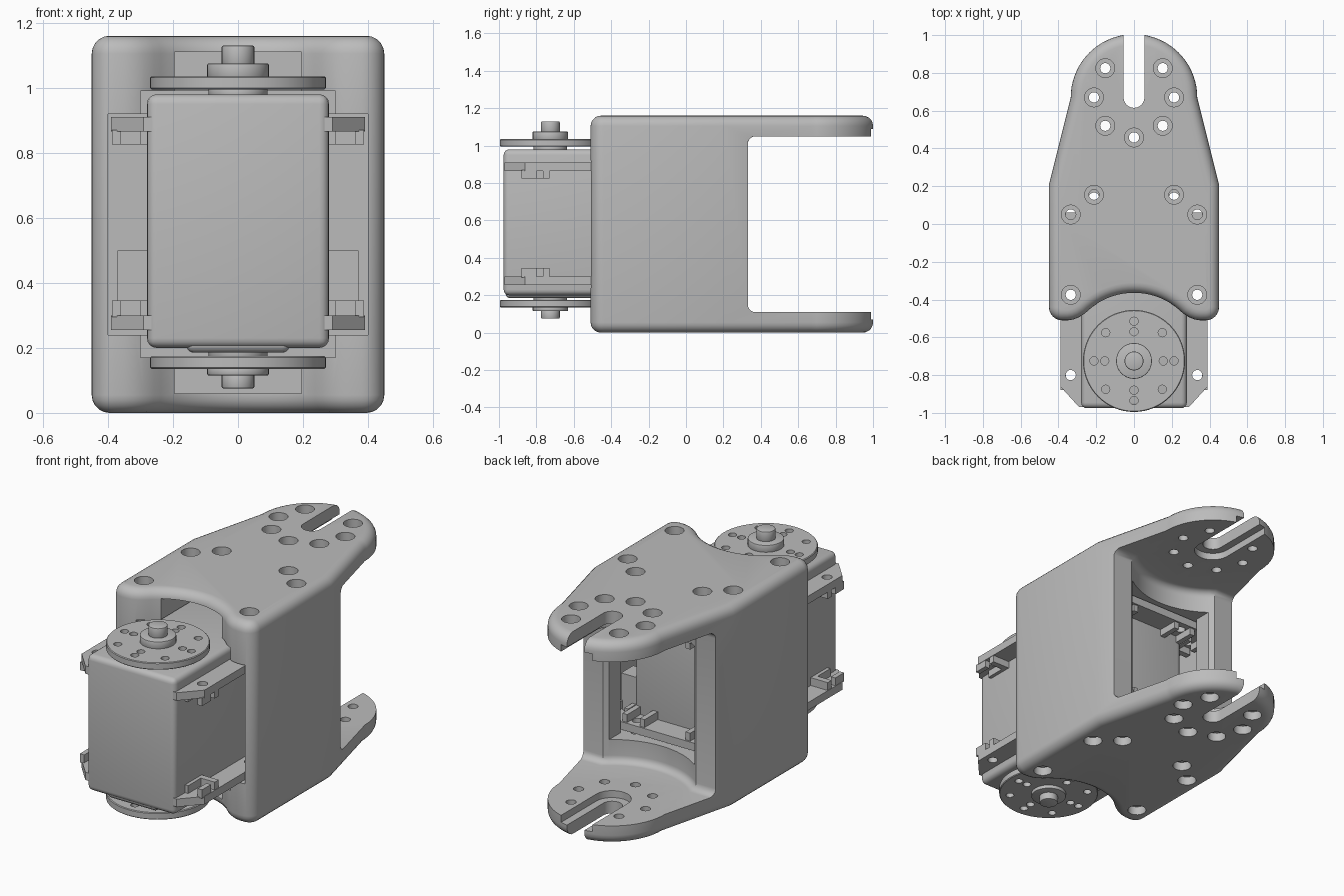
import bpy, bmesh, math
from mathutils import Vector

old = bpy.data.objects.get("Cube")
if old:
    bpy.data.objects.remove(old, do_unlink=True)

GREY = (0.5, 0.5, 0.5, 1)
mat = bpy.data.materials.new("plain grey")
mat.use_nodes = True
mat.diffuse_color = GREY
mat.node_tree.nodes["Principled BSDF"].inputs["Base Color"].default_value = GREY


def arc(cx, cy, r, a0, a1, n):
    angles = [math.radians(a0 + (a1 - a0) * i / n) for i in range(n + 1)]
    return [(cx + r * math.cos(a), cy + r * math.sin(a)) for a in angles]


def mirrored(half):
    """Close a right-hand outline with its mirror image."""
    return half + [(-x, y) for x, y in reversed(half) if abs(x) > 1e-4]


def circle(cx, cy, r, n=32):
    return arc(cx, cy, r, 0, 360 - 360 / n, n - 1)


def rect(x0, x1, y0, y1):
    return [(x0, y0), (x1, y0), (x1, y1), (x0, y1)]


def prisms(name, parts, bevel=0, caps_only=True, segments=5):
    """One object made of upright prisms, each (outline, bottom, top)."""
    bm = bmesh.new()
    for outline, z0, z1 in parts:
        base = bm.faces.new([bm.verts.new((x, y, z0)) for x, y in outline])
        ext = bmesh.ops.extrude_face_region(bm, geom=[base])["geom"]
        bmesh.ops.translate(bm, vec=(0, 0, z1 - z0),
                            verts=[g for g in ext if isinstance(g, bmesh.types.BMVert)])
    bmesh.ops.recalc_face_normals(bm, faces=bm.faces)
    if bevel:
        edges = [e for e in bm.edges if not caps_only
                 or abs(e.verts[0].co.z - e.verts[1].co.z) < 1e-5]
        bmesh.ops.bevel(bm, geom=edges, offset=bevel, segments=segments,
                        profile=0.5, affect='EDGES', clamp_overlap=True)
    mesh = bpy.data.meshes.new(name)
    bm.to_mesh(mesh)
    bm.free()
    mesh.materials.append(mat)
    ob = bpy.data.objects.new(name, mesh)
    bpy.context.collection.objects.link(ob)
    return ob


def activate(ob):
    bpy.ops.object.select_all(action='DESELECT')
    ob.select_set(True)
    bpy.context.view_layer.objects.active = ob


def cut(ob, cutter):
    activate(ob)
    mod = ob.modifiers.new("cut", 'BOOLEAN')
    mod.operation, mod.solver, mod.object = 'DIFFERENCE', 'EXACT', cutter
    bpy.ops.object.modifier_apply(modifier=mod.name)
    bpy.data.objects.remove(cutter, do_unlink=True)


TOP = 1.16
JOINT = 0.67      # rear pivot centre
HORN = -0.725     # front pivot centre

# Bracket: rounded outline with a concave front and a round rear tip
half = arc(0, -0.73, 0.365, 90, 45, 10)
half += [(0.29, -0.493), (0.32, -0.505), (0.35, -0.51)]
half += arc(0.38, -0.44, 0.07, -90, 0, 8)
half += [(0.45, 0.21)] + arc(0, JOINT, 0.335, 0, 90, 18)
bracket = prisms("bracket", [(mirrored(half), 0, TOP)], bevel=0.055)

# Gap between the rear fork arms, with a round inner wall
gap = mirrored(arc(0, JOINT, 0.45, -90, -49, 12) + [(0.6, 0.33), (0.6, 1.2)])
cut(bracket, prisms("fork_gap", [(gap, 0.11, 1.05)], bevel=0.04))

# Stepped pocket for the motor, and the rear window
for w, y0, y1, z0, z1 in [(0.4, -0.7, 0.21, 0.24, 0.92),
                          (0.3, -0.7, 0.1, 0.17, 0.99),
                          (0.195, -0.7, -0.05, 0.06, 1.11),
                          (0.27, 0.1, 0.5, 0.24, 0.92)]:
    cut(bracket, prisms("pocket", [(rect(-w, w, y0, y1), z0, z1)]))

# Slot in both fork tips, with a wider recess on the inside
def slot(w):
    return mirrored(arc(0, JOINT, w, -90, 0, 10) + [(w, 1.2)])

cut(bracket, prisms("slot", [(slot(0.055), -0.1, 1.3)]))
cut(bracket, prisms("slot_recess", [(slot(0.1), 0.07, 1.09)]))

# Counterbored screw holes
spots = [(0, JOINT - 0.212)]
for s in (-1, 1):
    spots += [(s * x, y) for x, y in [(0.152, 0.825), (0.212, JOINT), (0.152, 0.52),
                                      (0.212, 0.155), (0.335, 0.05), (0.335, -0.375)]]
cut(bracket, prisms("holes", [(circle(x, y, 0.027, 20), -0.1, 1.3) for x, y in spots]))
cut(bracket, prisms("counterbores",
                    [(circle(x, y, 0.05, 24), z0, z1) for x, y in spots
                     for z0, z1 in ((-0.1, 0.05), (TOP - 0.05, 1.3))]))

# Motor case with its lower cap and rear block
parts = [bracket]
parts.append(prisms("motor_case", [(rect(-0.28, 0.28, -0.975, 0.07), 0.2, 0.98)],
                    bevel=0.03, caps_only=False, segments=4))
parts.append(prisms("motor_lower_cap", [(rect(-0.16, 0.16, -0.965, -0.2), 0.185, 0.26)],
                    bevel=0.025, caps_only=False, segments=4))
parts.append(prisms("motor_rear_block", [(rect(-0.37, 0.37, -0.05, 0.06), 0.26, 0.5)]))

# Mounting flanges with nut holders on their inner sides
flange = mirrored([(0.29, -0.97), (0.39, -0.86), (0.39, 0.1), (0.28, 0.2)])
holes = [(s * x, y) for s in (-1, 1)
         for x, y in [(0.335, -0.8), (0.335, -0.375), (0.335, 0.05), (0.212, 0.14)]]
for label, z0, z1, n0, n1 in [("lower", 0.255, 0.3, 0.295, 0.345),
                              ("upper", 0.865, 0.91, 0.825, 0.87)]:
    plate = prisms(label + "_flange", [(flange, z0, z1)])
    cut(plate, prisms("flange_holes", [(circle(x, y, 0.027, 20), 0, 1.2) for x, y in holes]))
    nuts = []
    for s in (-1, 1):
        for y, d in ((-0.8, 1), (0.05, -1)):
            for xa, xb, ya, yb in [(0.275, 0.3, -0.08, 0.07), (0.36, 0.388, -0.08, 0.0),
                                   (0.3, 0.388, 0.035, 0.07)]:
                nuts.append((rect(s * xa, s * xb, y + d * ya, y + d * yb), n0, n1))
        nuts.append((rect(s * 0.13, s * 0.16, 0.06, 0.19), n0, n1))
        nuts.append((rect(s * 0.24, s * 0.27, 0.06, 0.19), n0, n1))
    parts += [plate, prisms(label + "_nut_holders", nuts)]

# Horn discs with hubs, pins and screw holes
spots = [(0, 0.21), (0, 0.155), (0, -0.155), (0, -0.21)]
for s in (-1, 1):
    spots += [(s * 0.15, 0.15), (s * 0.15, -0.15), (s * 0.155, 0), (s * 0.212, 0)]
for label, disc, hub, pin, neck in [
        ("upper", (0.995, 1.035), (1.03, 1.075), (1.07, 1.13), (0.97, 1.0)),
        ("lower", (0.135, 0.175), (0.115, 0.14), (0.075, 0.12), (0.17, 0.21))]:
    horn = prisms(label + "_horn", [(circle(0, HORN, 0.27, 64), *disc)], bevel=0.004, segments=1)
    cut(horn, prisms("horn_holes", [(circle(x, HORN + y, 0.022, 16), 0, 1.2) for x, y in spots]))
    parts.append(horn)
    for what, r, span in [("hub", 0.095, hub), ("pin", 0.05, pin), ("neck", 0.09, neck)]:
        parts.append(prisms(label + "_" + what, [(circle(0, HORN, r), *span)],
                            bevel=0.005, segments=2))

for ob in parts:
    activate(ob)
    bpy.ops.object.shade_smooth_by_angle(angle=math.radians(30))
